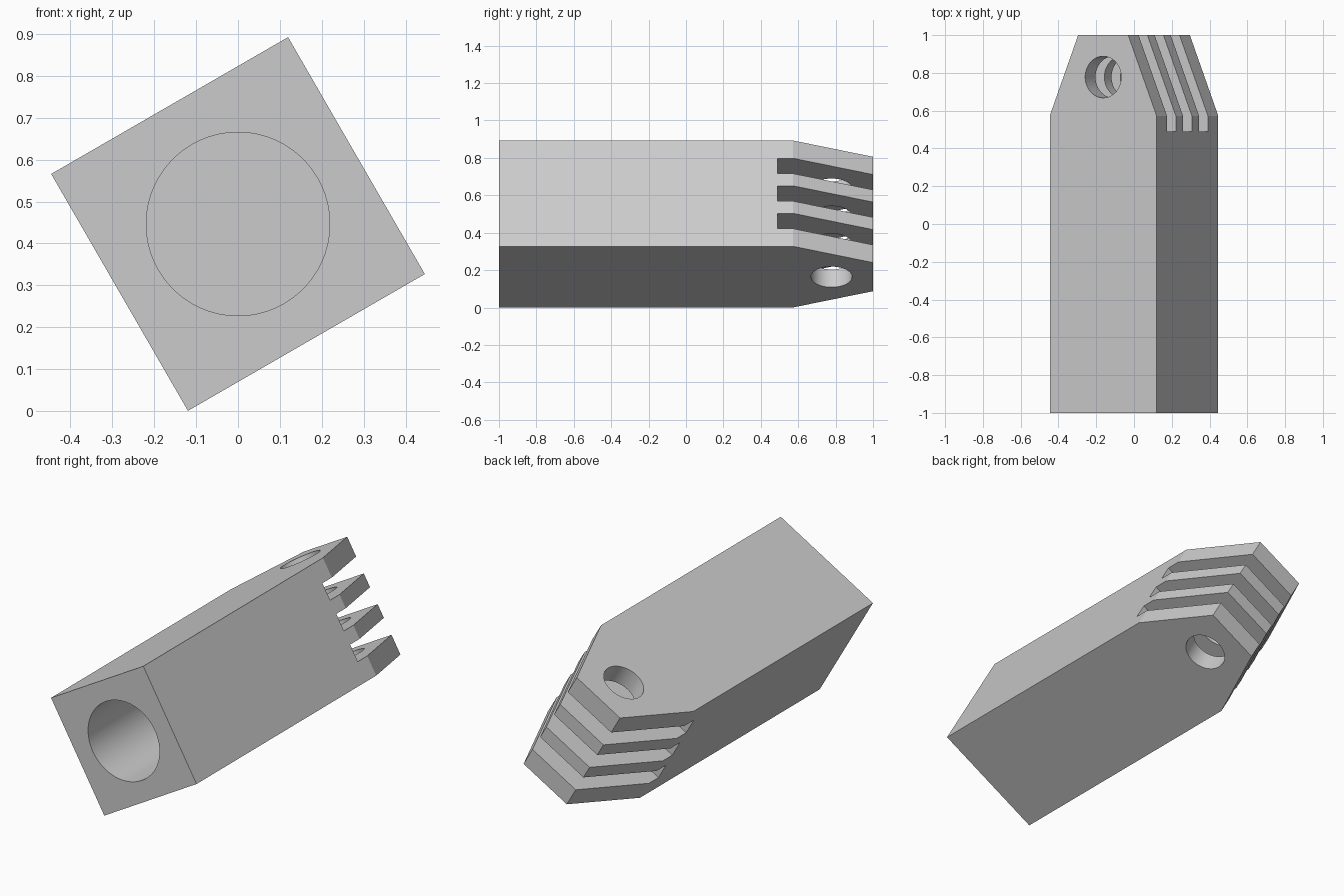
import bpy
import bmesh
import math
from mathutils import Matrix

cube = bpy.data.objects.get("Cube")
if cube:
    bpy.data.objects.remove(cube, do_unlink=True)

SIDE = 0.653                 # square section of the bar
HALF = SIDE / 2
TIP = 0.153                  # half width at the tapered end
TILT = Matrix.Translation((0, 0, 0.4465)) @ Matrix.Rotation(math.radians(-30), 4, "Y")

grey = bpy.data.materials.new("plain grey")
grey.use_nodes = True
colour = (0.6, 0.6, 0.6, 1)
grey.diffuse_color = colour
grey.node_tree.nodes["Principled BSDF"].inputs["Base Color"].default_value = colour


def make_object(name, bm):
    bmesh.ops.recalc_face_normals(bm, faces=bm.faces)
    mesh = bpy.data.meshes.new(name)
    bm.to_mesh(mesh)
    bm.free()
    mesh.materials.append(grey)
    obj = bpy.data.objects.new(name, mesh)
    bpy.context.collection.objects.link(obj)
    return obj


def box(name, centre, size):
    bm = bmesh.new()
    bmesh.ops.create_cube(bm, size=1, matrix=Matrix.Translation(centre) @ Matrix.Diagonal((*size, 1)))
    return make_object(name, bm)


def cylinder(name, centre, radius, depth, turn=0):
    bm = bmesh.new()
    matrix = Matrix.Translation(centre) @ Matrix.Rotation(math.radians(turn), 4, "X")
    bmesh.ops.create_cone(bm, cap_ends=True, segments=96, radius1=radius, radius2=radius,
                          depth=depth, matrix=matrix)
    return make_object(name, bm)


# Square bar with a tapered end, extruded from its plan outline
outline = [(-HALF, -1), (HALF, -1), (HALF, 0.573), (TIP, 1), (-TIP, 1), (-HALF, 0.573)]
bm = bmesh.new()
base = bm.faces.new([bm.verts.new((x, y, -HALF)) for x, y in outline])
top = bmesh.ops.extrude_face_region(bm, geom=[base])["geom"]
bmesh.ops.translate(bm, vec=(0, 0, SIDE),
                    verts=[v for v in top if isinstance(v, bmesh.types.BMVert)])
body = make_object("forked_bar", bm)

# Cutters: three slots between the prongs, the cross pin hole, the blind front bore
cutters = [box("slot_cutter", (0, 0.99, 0.17 * i), (1, 1, 0.094)) for i in (-1, 0, 1)]
cutters.append(cylinder("pin_hole_cutter", (0, 0.778, 0), 0.11, 1))
cutters.append(cylinder("bore_cutter", (0, -0.55, 0), 0.219, 1.1, 90))

bpy.context.view_layer.objects.active = body
for cutter in cutters:
    cutter.hide_render = True
    cut = body.modifiers.new("cut", "BOOLEAN")
    cut.operation = "DIFFERENCE"
    cut.solver = "EXACT"
    cut.object = cutter
    bpy.ops.object.modifier_apply(modifier=cut.name)
    bpy.data.objects.remove(cutter, do_unlink=True)

# Tilt the finished bar and smooth only the round holes
body.data.transform(TILT)
bpy.ops.object.select_all(action="DESELECT")
body.select_set(True)
bpy.ops.object.shade_smooth_by_angle(angle=math.radians(10))
